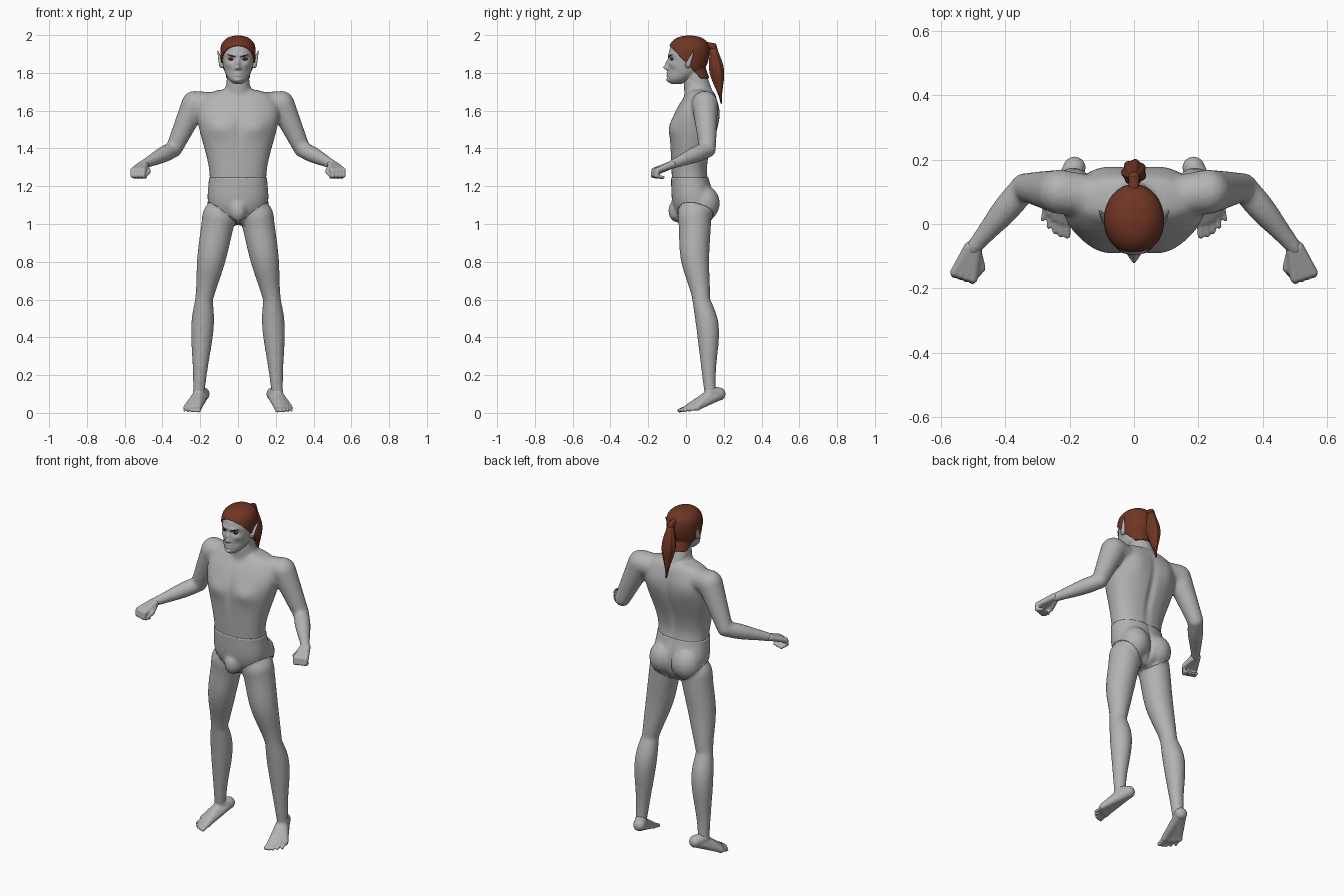
import bpy, bmesh, math
from mathutils import Vector, Matrix

cube = bpy.data.objects.get("Cube")
if cube:
    bpy.data.objects.remove(cube)


def material(name, *rgb):
    m = bpy.data.materials.new(name)
    m.use_nodes = True
    m.diffuse_color = (*rgb, 1)
    bsdf = m.node_tree.nodes["Principled BSDF"]
    bsdf.inputs["Base Color"].default_value = (*rgb, 1)
    bsdf.inputs["Roughness"].default_value = 0.7
    return m


GREY = material("plain grey", .45, .45, .45)
HAIR = material("auburn hair", .16, .036, .017)
RED = material("eye red", .3, .02, .015)
DARK = material("dark brown", .03, .012, .01)


def skin(bm, rows):
    """Bridge rows of points into a closed tube."""
    rows = [[bm.verts.new(p) for p in row] for row in rows]
    for a, b in zip(rows, rows[1:]):
        for k in range(len(a)):
            bm.faces.new((a[k], a[k - 1], b[k - 1], b[k]))
    bm.faces.new(rows[0])
    bm.faces.new(rows[-1])


def catmull(p, q, r, s, t):
    return q + t / 2 * (r - p + t * (2 * p - 5 * q + 4 * r - s + t * (3 * (q - r) + s - p)))


def stack(bm, rings, power, steps=6, count=32):
    """Level superellipse rings (z, y, half width, half depth), smoothly interpolated."""
    pts = [rings[0], *rings, rings[-1]]
    smooth = [[catmull(*axis, k / steps) for axis in zip(*quad)]
              for quad in zip(pts, pts[1:], pts[2:], pts[3:]) for k in range(steps)]
    rows = []
    for z, y, wide, deep in smooth + [rings[-1]]:
        row = []
        for k in range(count):
            a = math.tau * k / count
            c, s = (math.copysign(abs(f(a)) ** (2 / power), f(a)) for f in (math.cos, math.sin))
            row.append((wide * c, y + deep * s, z))
        rows.append(row)
    skin(bm, rows)


def ball(bm, at, radii, tilt=0):
    """Ellipsoid, mirrored when it is off the middle."""
    for side in (1, -1) if at[0] else (1,):
        m = (Matrix.Translation((at[0] * side, at[1], at[2]))
             @ Matrix.Rotation(tilt * side, 4, 'Y') @ Matrix.Diagonal((*radii, 1)))
        bmesh.ops.create_uvsphere(bm, u_segments=16, v_segments=10, radius=1, matrix=m)


def limb(bm, a, b, ra, rb, bulge=0, bow=0, peak=1, ripple=0, count=20):
    """Round-ended taper from a to b; the muscle bulge and the bow in y swell mid-way."""
    a, b = Vector(a), Vector(b)
    turn = (b - a).to_track_quat('Z', 'Y')
    steps = 12
    for side in (1, -1) if b.x else (1,):
        rows = []
        for i in range(steps + 1):
            t = i / steps
            swell = math.sin(math.pi * t ** peak) ** 2
            centre = a.lerp(b, t) + Vector((0, bow * swell, 0))
            row = []
            for k in range(count):
                ang = math.tau * k / count
                r = (ra + (rb - ra) * t + bulge * swell) * (1 + ripple * math.cos(7 * ang + t))
                p = centre + turn @ Vector((r * math.cos(ang), r * math.sin(ang), 0))
                row.append((p.x * side, p.y, p.z))
            rows.append(row)
        skin(bm, rows)
    ball(bm, a, (ra, ra, ra))
    ball(bm, b, (rb, rb, rb))


def finish(name, bm, mat, voxel=0, relax=0):
    """Make the object; a voxel size welds its parts into one skin."""
    bmesh.ops.recalc_face_normals(bm, faces=bm.faces)
    me = bpy.data.meshes.new(name)
    bm.to_mesh(me)
    bm.free()
    ob = bpy.data.objects.new(name, me)
    bpy.context.collection.objects.link(ob)
    if voxel:
        weld = ob.modifiers.new("weld", 'REMESH')
        weld.mode, weld.voxel_size = 'VOXEL', voxel
        soften = ob.modifiers.new("relax", 'SMOOTH')
        soften.factor, soften.iterations = 0.5, relax
        depsgraph = bpy.context.evaluated_depsgraph_get()
        ob.data = bpy.data.meshes.new_from_object(ob.evaluated_get(depsgraph))
        ob.modifiers.clear()
    ob.data.materials.clear()
    ob.data.materials.append(mat)
    ob.data.shade_smooth()
    return ob


def sculpt(ob, depth, bumps):
    """Soft mirrored pushes along y near a depth: (x, z, x radius, z radius, push)."""
    bm = bmesh.new()
    bm.from_mesh(ob.data)
    for v in bm.verts:
        x, y, z = abs(v.co.x), v.co.y, v.co.z
        fade = math.exp(-((y - depth) / .06) ** 2)
        v.co.y += sum(push * fade * math.exp(-((x - bx) / rx) ** 2 - ((z - bz) / rz) ** 2)
                      for bx, bz, rx, rz, push in bumps)
    bm.to_mesh(ob.data)
    bm.free()


def shell(name, source, cuts, lift, mat):
    """Raised copy of a skin, trimmed by planes (point, normal of the kept side)."""
    bm = bmesh.new()
    bm.from_mesh(source.data)
    for point, normal in cuts:
        bmesh.ops.bisect_plane(bm, geom=bm.verts[:] + bm.edges[:] + bm.faces[:], plane_co=point,
                               plane_no=normal, clear_inner=True)
    bm.normal_update()
    normals = {v: v.normal.copy() for v in bm.verts}
    for v, normal in normals.items():
        v.co += normal * lift
    # Hem folded back into the skin
    hem = bmesh.ops.extrude_edge_only(bm, edges=[e for e in bm.edges if e.is_boundary])
    for v in [g for g in hem["geom"] if isinstance(g, bmesh.types.BMVert)]:
        top = next(o for o in (e.other_vert(v) for e in v.link_edges) if o in normals)
        v.co -= normals[top] * lift * 1.5
    return finish(name, bm, mat)


# Joints of the left side
shoulder, elbow, wrist = Vector((.23, .1, 1.635)), Vector((.34, .115, 1.395)), Vector((.5, -.075, 1.315))
hip, knee, ankle = Vector((.1, .045, 1.04)), Vector((.18, .08, .6)), Vector((.207, .128, .11))

# Body: trunk, legs and arms welded into one skin
bm = bmesh.new()
stack(bm, [(1, .045, .05, .06), (1.1, .045, .15, .11), (1.25, .02, .15, .095), (1.35, .02, .165, .1),
           (1.5, .04, .205, .125), (1.6, .06, .22, .115), (1.68, .075, .18, .08), (1.71, .075, .1, .06)], 2.3)
limb(bm, hip, knee, .09, .047, .008, -.015)
limb(bm, knee, ankle, .047, .032, .018, .02, .6)
limb(bm, (.1, .08, 1.635), shoulder, .06, .07)
limb(bm, shoulder, elbow, .07, .044)
limb(bm, elbow, wrist, .043, .025, .006, 0, .7)
limb(bm, (0, .08, 1.64), (0, .04, 1.77), .09, .055)
ball(bm, (.075, .095, 1.11), (.08, .08, .09))
ball(bm, (0, -.04, 1.07), (.045, .05, .06))
body = finish("body", bm, GREY, .009, 9)
# Chest muscles, breastbone; then spine, shoulder blades, seat cleft
sculpt(body, -.08, [(.1, 1.51, .07, .05, -.014), (0, 1.5, .02, .1, .008)])
sculpt(body, .15, [(0, 1.42, .02, .2, -.012), (.1, 1.58, .06, .08, .01), (0, 1.1, .012, .07, -.02)])

# Briefs with slanted leg lines
shell("briefs", body, [((0, 0, 1.245), (0, 0, -1))]
      + [((0, -.05, 1.01), (slope, .25, 1)) for slope in (-.8, .8)], .005, GREY)

# Head and neck
bm = bmesh.new()
stack(bm, [(1.742, -.05, .024, .03), (1.765, -.035, .05, .06), (1.8, -.01, .068, .087), (1.85, .005, .08, .1),
           (1.9, .012, .086, .104), (1.95, .017, .08, .094), (1.98, .018, .05, .06), (1.99, .018, .01, .012)], 2)
limb(bm, (0, .08, 1.68), (0, .035, 1.83), .065, .056)
head = finish("head", bm, GREY, .005, 5)
sculpt(head, -.09, [
    (.036, 1.873, .02, .012, .011), (.03, 1.896, .03, .01, -.006),    # sockets, brow
    (0, 1.85, .01, .02, -.014), (0, 1.828, .012, .012, -.022),        # nose
    (.013, 1.823, .007, .007, -.008), (.055, 1.845, .02, .015, -.006),  # nostrils, cheekbones
    (.05, 1.81, .02, .02, .006), (0, 1.8, .02, .005, -.007),          # cheek hollows, upper lip
    (0, 1.786, .017, .006, -.008), (0, 1.76, .02, .012, -.012),       # lower lip, chin
])

# Hair cap and tied tail
shell("hair_cap", head, [((0, 0, 1.855), (0, 1.08, 1)), ((0, 0, 1.77), (0, 0, 1))], .008, HAIR)
bm = bmesh.new()
limb(bm, (0, .1, 1.95), (0, .145, 1.94), .015, .018)
limb(bm, (0, .145, 1.93), (0, .187, 1.64), .02, .004, .024, 0, .8, .07, 56)
finish("ponytail", bm, HAIR)

# Pointed ears
bm = bmesh.new()
limb(bm, (.085, .01, 1.84), (.107, .04, 1.915), .015, .003)
finish("ears", bm, GREY)

# Eyes, pupils and brows
bm = bmesh.new()
ball(bm, (.036, -.0745, 1.872), (.017, .008, .0075), -.15)
finish("eyes", bm, RED)
bm = bmesh.new()
ball(bm, (.035, -.08, 1.873), (.006, .004, .0055))
finish("pupils", bm, DARK)
bm = bmesh.new()
limb(bm, (.014, -.093, 1.884), (.058, -.073, 1.897), .002, .001, .002, -.003)
finish("eyebrows", bm, DARK)

# Fists in the hand's own frame
forward = Vector((.3, -.9, -.28)).normalized()
across = Vector((-.95, -.32, 0)).normalized()
down = forward.cross(across)


def hand(f, s, d):
    return wrist + forward * f + across * s + down * d


bm = bmesh.new()
for s in (.03, .01, -.01, -.03):
    knuckle, bend, tip = hand(.095, s, .005), hand(.11, s, .03), hand(.075, s, .05)
    limb(bm, hand(0, s / 3, 0), knuckle, .019, .015)
    limb(bm, knuckle, bend, .014, .011)
    limb(bm, bend, tip, .011, .008)
thumb = hand(.06, .045, .02)
limb(bm, hand(.01, .015, .01), thumb, .015, .013)
limb(bm, thumb, hand(.1, .035, .04), .012, .008)
finish("hands", bm, GREY, .005, 3)

# Feet with lifted heels and fanned toes
bm = bmesh.new()
heel = Vector((.185, .175, .1))
limb(bm, ankle, heel, .033, .035)
for i in range(5):
    root = Vector((.208 + .016 * i, .01 + .003 * i * i, .028))
    toe = root + Vector((.003 * i, -.045, -.016))
    limb(bm, ankle - Vector((0, 0, .02)), root, .034, .018)
    limb(bm, heel, root, .033, .016)
    limb(bm, root, toe, .014 - .001 * i, .011 - .001 * i)
finish("feet", bm, GREY, .005, 3)
